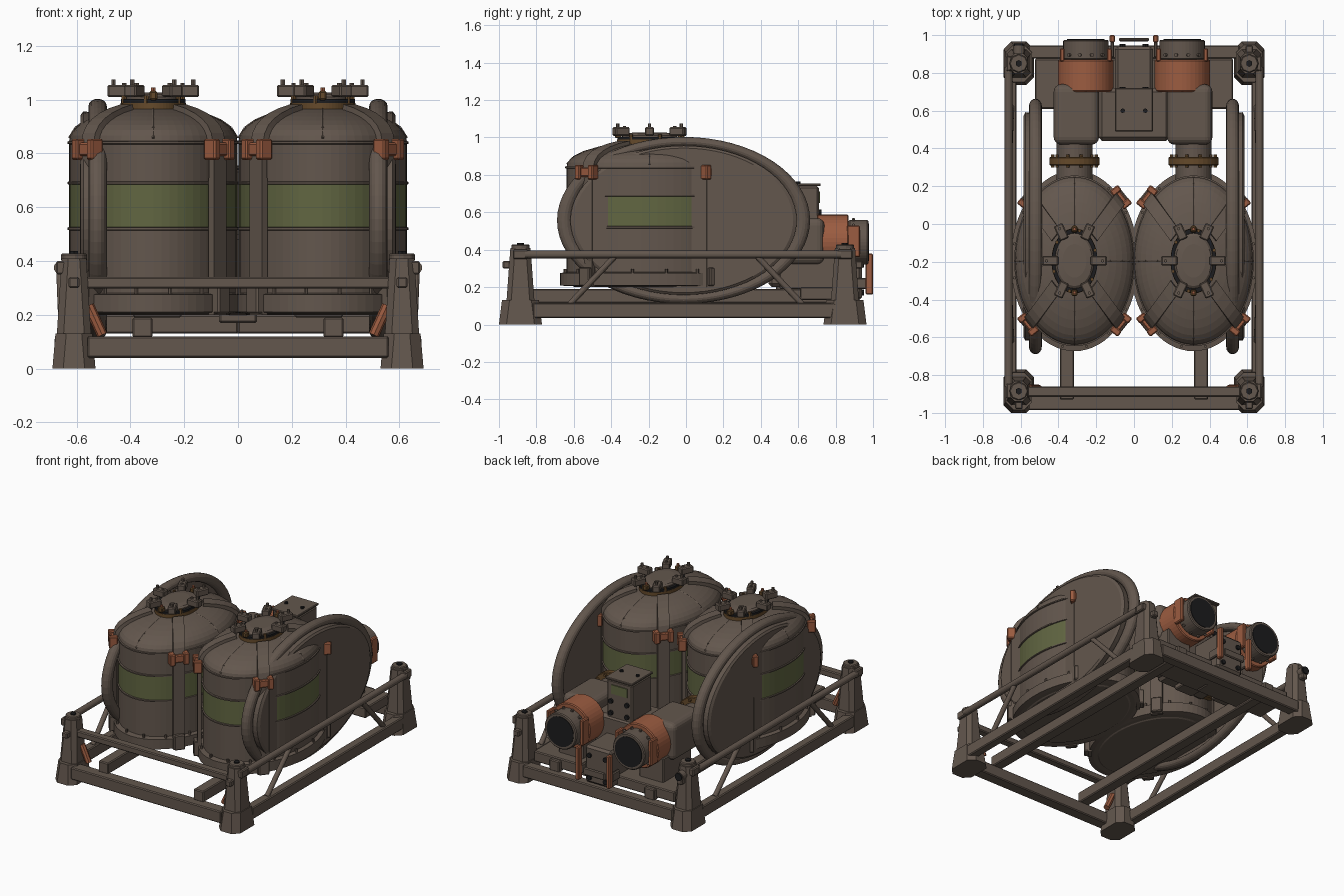
import bpy, bmesh, math
from mathutils import Vector, Matrix

cube = bpy.data.objects.get("Cube")
if cube:
    bpy.data.objects.remove(cube, do_unlink=True)


def material(name, r, g, b):
    m = bpy.data.materials.new(name)
    m.use_nodes = True
    m.diffuse_color = (r, g, b, 1)
    m.node_tree.nodes["Principled BSDF"].inputs["Base Color"].default_value = (r, g, b, 1)
    return m


STEEL = material("weathered steel", 0.125, 0.095, 0.075)
GREEN = material("faded green", 0.12, 0.133, 0.054)
ORANGE = material("rust orange", 0.33, 0.107, 0.052)
BRASS = material("dull brass", 0.13, 0.068, 0.024)
BLACK = material("black rubber", 0.012, 0.012, 0.013)
built = []


def finish(name, bm, mat, bevel=0.0, segments=1):
    bmesh.ops.recalc_face_normals(bm, faces=bm.faces)
    mesh = bpy.data.meshes.new(name)
    bm.to_mesh(mesh)
    bm.free()
    mesh.materials.append(mat)
    ob = bpy.data.objects.new(name, mesh)
    bpy.context.collection.objects.link(ob)
    if bevel:
        mod = ob.modifiers.new("Bevel", "BEVEL")
        mod.width, mod.segments = bevel, segments
    built.append(ob)
    return ob


def box(name, lo, hi, mat=STEEL, bevel=0.006, taper=1.0, chamfer=0.0, segments=1):
    """Axis-aligned box between two corners; taper scales the top, chamfer cuts the upright edges."""
    lo, hi = Vector(lo), Vector(hi)
    size, mid = hi - lo, (lo + hi) / 2
    bm = bmesh.new()
    bmesh.ops.create_cube(bm, size=1)
    for v in bm.verts:
        t = taper if v.co.z > 0 else 1
        v.co = mid + Vector((v.co.x * size.x * t, v.co.y * size.y * t, v.co.z * size.z))
    if chamfer:
        upright = [e for e in bm.edges if abs(e.verts[0].co.z - e.verts[1].co.z) > size.z / 2]
        bmesh.ops.bevel(bm, geom=upright, offset=chamfer, segments=1, affect="EDGES")
    return finish(name, bm, mat, bevel, segments)


def turned_box(name, centre, size, angle, mat=STEEL, bevel=0.006):
    """Box whose local x axis points along the given heading."""
    bm = bmesh.new()
    bmesh.ops.create_cube(bm, size=1, matrix=Matrix.Translation(centre)
                          @ Matrix.Rotation(angle, 4, "Z") @ Matrix.Diagonal((*size, 1)))
    return finish(name, bm, mat, bevel)


def rod(name, a, b, r, mat=STEEL, sides=12, bevel=0):
    a, b = Vector(a), Vector(b)
    d = b - a
    bm = bmesh.new()
    bmesh.ops.create_cone(bm, cap_ends=True, segments=sides, radius1=r, radius2=r, depth=d.length,
                          matrix=Matrix.Translation((a + b) / 2) @ d.to_track_quat("Z", "Y").to_matrix().to_4x4())
    return finish(name, bm, mat, bevel)


def lathe(name, profile, place, mat=STEEL, loop=False, sides=64):
    """Sweep (radius, height) pairs around an oval; place maps r, h, angle to a point."""
    bm = bmesh.new()
    rings = [[bm.verts.new(place(r, h, math.tau * i / sides)) for i in range(sides)] for r, h in profile]
    pairs = list(zip(rings, rings[1:])) + ([(rings[-1], rings[0])] if loop else [])
    for low, high in pairs:
        for i in range(sides):
            j = (i + 1) % sides
            bm.faces.new((low[i], low[j], high[j], high[i]))
    if not loop:
        bm.faces.new(rings[0])
        bm.faces.new(rings[-1])
    return finish(name, bm, mat)


TX, TY, RX, RY = 0.315, -0.195, 0.313, 0.443


def dome(f):
    return 0.84 + 0.13 * math.sqrt(max(0, 1 - f * f))


def tank(s, side):
    cx = s * TX

    def oval(r, h, a):
        return Vector((cx + RX * r * math.cos(a), TY + RY * r * math.sin(a), h))

    # Body with raised seams and a painted band
    profile = [(0.9, 0.2), (1, 0.22)]
    for z in (0.52, 0.69, 0.84):
        profile += [(1, z - 0.006), (1.02, z - 0.004), (1.02, z + 0.004), (1, z + 0.006)]
    for i in range(1, 10):
        f = math.cos(i * math.pi / 2 / 10)
        profile.append((f, 0.006 + dome(f)))
    body = lathe(side + "_tank", profile, oval)
    body.data.materials.append(GREEN)
    for p in body.data.polygons:
        p.material_index = int(0.53 < p.center.z < 0.68)
    lathe(side + "_tank_skirt", [(1.0, 0.205), (1.08, 0.21), (1.08, 0.275), (1.0, 0.28)], oval)
    # Neck and lid with a dark gasket showing around it
    lathe(side + "_neck_ring", [(0.39, 0.95), (0.39, 0.988), (0.3, 0.988)], oval, BRASS)
    lathe(side + "_lid_gasket", [(0.385, 0.988), (0.385, 1.002), (0.3, 1.002)], oval, BLACK)
    lathe(side + "_lid", [(0.33, 1.0), (0.33, 1.01), (0.3, 1.02), (0.2, 1.026)], oval)
    # Lid clamps: one on each flank and a pair at each end
    for degrees in (0, 57, 123, 180, 237, 303):
        a = math.radians(degrees)
        p = oval(0.41, 1.032, a)
        heading = math.atan2(RY * math.sin(a), RX * math.cos(a))
        turned_box(side + "_lid_clamp", p, (0.085, 0.05, 0.046), heading)
        for k in (-0.02, 0.02):
            q = p + Vector((math.cos(heading), math.sin(heading), 0)) * k
            rod(side + "_lid_clamp_bolt", q, q + Vector((0, 0, 0.03 if k < 0 else 0.042)), 0.009, sides=6)
        q = oval(0.37, 0.985, a + 0.35)
        rod(side + "_neck_bolt", q, q + Vector((0, 0, 0.03)), 0.01, BRASS, 6)
    for a in (math.pi / 2, -math.pi / 2):
        turned_box(side + "_lid_stop", oval(0.38, 1.015, a), (0.03, 0.035, 0.035), 0, BRASS)
        p = oval(0.38, 1.03, a)
        rod(side + "_lid_stop_bolt", p, p + Vector((0, 0, 0.015)), 0.009, ORANGE, 6)
    # Bolts on the skirt
    for i in range(16):
        p = oval(1.04, 0.275, (i + 0.5) * math.pi / 8)
        rod(side + "_skirt_bolt", p, p + Vector((0, 0, 0.022)), 0.008, sides=6)
    # Straps over the dome and down the wall, with clamps at the shoulder
    for ux in (-1, 1):
        for uy in (-1, 1):
            d = Vector((ux * 0.232, uy * 0.318, 0))
            out = Vector((ux * 0.78, uy * 0.62, 0)).normalized()
            cross = Vector((-out.y, out.x, 0)) * 0.037
            path = [Vector((cx, TY, dome(f) + 0.012)) + d * f for f in (0.42, 0.6, 0.75, 0.86, 0.94, 0.99)]
            path += [Vector((cx, TY, z)) + d * 1.03 for z in (0.82, 0.2)]
            bm = bmesh.new()
            rows = [(bm.verts.new(p - cross), bm.verts.new(p + cross)) for p in path]
            for (a, b), (c, e) in zip(rows, rows[1:]):
                bm.faces.new((a, b, e, c))
            strap = finish(side + "_tank_strap", bm, STEEL)
            mod = strap.modifiers.new("Thickness", "SOLIDIFY")
            mod.thickness, mod.offset = 0.025, 0
            heading = math.atan2(out.y, out.x)
            at = Vector((cx, TY, 0)) + d * 1.06
            for k in (-1, 1):
                turned_box(side + "_strap_clamp", at + cross * 1.2 * k + Vector((0, 0, 0.815)),
                           (0.055, 0.036, 0.078), heading, ORANGE)
            turned_box(side + "_clamp_bridge", at + Vector((0, 0, 0.815)), (0.03, 0.07, 0.05), heading, ORANGE)
            turned_box(side + "_strap_foot", at + Vector((0, 0, 0.255)), (0.05, 0.07, 0.1), heading)
    # Slim weld seams over the dome
    for a in range(4):
        pts = [oval(f, dome(f) + 0.003, a * math.pi / 2) for f in (0.4, 0.6, 0.8, 0.92, 0.995)]
        for p, q in zip(pts, pts[1:]):
            rod(side + "_dome_seam", p, q, 0.006, sides=6)


def side_shield(s, side):
    # Oval shield plate with a thick tubular rim
    def upright(r, h, a):
        return Vector((s * h, -0.013 + 0.637 * r * math.cos(a), 0.557 + 0.42 * r * math.sin(a)))

    turns = [t * math.tau / 16 for t in range(16)]
    tube = [(1 + 0.062 * math.cos(t), 0.522 + 0.034 * math.sin(t)) for t in turns]
    lathe(side + "_shield_rim", tube, upright, loop=True)
    lathe(side + "_shield_plate", [(0.94, 0.525), (0.95, 0.575), (0.92, 0.585)], upright)


def pump(s, side):
    x = s * 0.3
    cx = x - s * 0.045
    px = x + s * 0.015
    # Outlet pipe and flange behind the tank
    rod(side + "_outlet_pipe", (px, 0.18, 0.45), (px, 0.46, 0.45), 0.095, sides=32)
    rod(side + "_outlet_flange", (px, 0.31, 0.45), (px, 0.355, 0.45), 0.133, BRASS, 32, 0.005)
    for i in range(10):
        a = i * math.tau / 10
        c = Vector((px + 0.115 * math.cos(a), 0.298, 0.45 + 0.115 * math.sin(a)))
        rod(side + "_flange_bolt", c, c + Vector((0, 0.07, 0)), 0.01, BRASS, 6)
    # Housing, coloured collar and dark intake
    box(side + "_pump_housing", (x - 0.125, 0.42, 0.32), (x + 0.115, 0.74, 0.57), bevel=0.04, segments=4)
    rod(side + "_pump_collar", (cx, 0.7, 0.44), (cx, 0.87, 0.44), 0.147, ORANGE, 40, 0.006)
    rod(side + "_intake", (cx, 0.87, 0.44), (cx, 0.975, 0.44), 0.12, STEEL, 40, 0.006)
    rod(side + "_intake_face", (cx, 0.97, 0.44), (cx, 0.979, 0.44), 0.1, BLACK, 40)
    for i in range(12):
        a = (i + 0.5) * math.tau / 12
        c = Vector((cx + 0.119 * math.cos(a), 0.895, 0.44 + 0.119 * math.sin(a)))
        rod(side + "_intake_bolt", c, c + Vector((math.cos(a), 0, math.sin(a))) * 0.012, 0.01, STEEL, 6)
    for k in (-1, 1):
        lx = cx + k * 0.125
        box(side + "_intake_latch", (lx - 0.013, 0.86, 0.36), (lx + 0.013, 0.93, 0.53), ORANGE)
    box(side + "_tow_bar", (s * 0.115 - 0.014, 0.96, 0.16), (s * 0.115 + 0.014, 1.0, 0.38), ORANGE)
    box(side + "_tow_bar_arm", (s * 0.115 - 0.01, 0.88, 0.19), (s * 0.115 + 0.01, 0.965, 0.25))
    box(side + "_pump_deck", (min(0, s * 0.525), 0.61, 0.13), (max(0, s * 0.525), 0.875, 0.2))
    box(side + "_pump_saddle", (x - 0.09, 0.5, 0.19), (x + 0.09, 0.8, 0.36))


def frame_side(s, side):
    x = s * 0.61
    for y, end in ((-0.885, "front"), (0.85, "rear")):
        e = 1 if y > 0 else -1
        # Flared foot, tapered post and cap
        box(f"{end}_{side}_foot", (x - 0.08, y - 0.115, 0), (x + 0.08, y + 0.115, 0.13), bevel=0, taper=0.86, chamfer=0.04)
        box(f"{end}_{side}_post", (x - 0.064, y - 0.075, 0.12), (x + 0.064, y + 0.075, 0.41), bevel=0, taper=0.72, chamfer=0.025)
        rod(f"{end}_{side}_post_cap", (x, y, 0.4), (x, y, 0.428), 0.05, sides=8, bevel=0.005)
        rod(f"{end}_{side}_cap_bolt", (x, y, 0.425), (x, y, 0.437), 0.018, BLACK, 6)
        box(f"{end}_{side}_post_lug", (x - 0.02, y + e * 0.075 - 0.02, 0.3), (x + 0.02, y + e * 0.075 + 0.02, 0.34))
        box(f"{end}_{side}_rail_bracket", (s * 0.655 - 0.022, y - 0.04, 0.35), (s * 0.655 + 0.022, y + 0.04, 0.4))
        # Diagonal brace to the upper rail
        rod(f"{end}_{side}_brace", (s * 0.65, e * 0.62, 0.11), (s * 0.66, e * 0.38, 0.365), 0.016)
    rod(side + "_upper_rail", (s * 0.664, -0.86, 0.375), (s * 0.664, 0.83, 0.375), 0.021, sides=16)
    box(side + "_lower_rail", (s * 0.652 - 0.03, -0.82, 0.035), (s * 0.652 + 0.03, 0.8, 0.115))
    box(side + "_long_beam", (s * 0.355 - 0.037, -0.93, 0.115), (s * 0.355 + 0.037, 0.9, 0.19))
    rod(side + "_corner_strut", (s * 0.555, -0.87, 0.235), (s * 0.505, -0.87, 0.125), 0.02, ORANGE, 8)


for s, side in ((1, "left"), (-1, "right")):
    tank(s, side)
    side_shield(s, side)
    pump(s, side)
    frame_side(s, side)

# Single plug on the rear right post
rod("post_plug", (-0.61, 0.88, 0.355), (-0.61, 0.945, 0.355), 0.03, sides=16)
rod("post_plug_face", (-0.61, 0.94, 0.355), (-0.61, 0.955, 0.355), 0.025, BLACK, 16)

# Cross members of the frame
box("front_lower_rail", (-0.56, -0.985, 0.04), (0.56, -0.905, 0.12))
box("rear_lower_rail", (-0.56, 0.875, 0.04), (0.56, 0.945, 0.12))
box("front_upper_rail", (-0.58, -0.915, 0.297), (0.58, -0.86, 0.34))
box("gearbox_foot", (-0.07, 0.48, 0.17), (0.07, 0.62, 0.21))
box("tow_plate", (-0.08, 0.967, 0.2), (0.08, 0.985, 0.25))

# Central gearbox with control panel
box("gearbox_base", (-0.19, 0.44, 0.2), (0.19, 0.72, 0.5), bevel=0.02)
box("gearbox_rear", (-0.1, 0.7, 0.13), (0.1, 0.94, 0.38), bevel=0.015)
box("control_tower", (-0.095, 0.5, 0.48), (0.095, 0.71, 0.74), bevel=0.01)
box("control_tower_roof", (-0.1, 0.49, 0.74), (0.1, 0.72, 0.755), bevel=0.004)
box("control_panel", (-0.06, 0.71, 0.65), (0.06, 0.716, 0.71), GREEN, 0)
for x in (-0.06, 0.06):
    for z in (0.52, 0.6):
        rod("tower_bolt", (x, 0.71, z), (x, 0.725, z), 0.016, BLACK, 8)
    for z in (0.17, 0.32):
        rod("gearbox_bolt", (x, 0.94, z), (x, 0.952, z), 0.016, BLACK, 8)
    rod("roof_bolt", (x, 0.6, 0.75), (x, 0.6, 0.765), 0.012, BLACK, 8)

# Smooth rounded forms while keeping edges crisp
for ob in bpy.context.view_layer.objects:
    ob.select_set(ob in built)
bpy.context.view_layer.objects.active = built[0]
bpy.ops.object.shade_smooth_by_angle(angle=math.radians(32))
